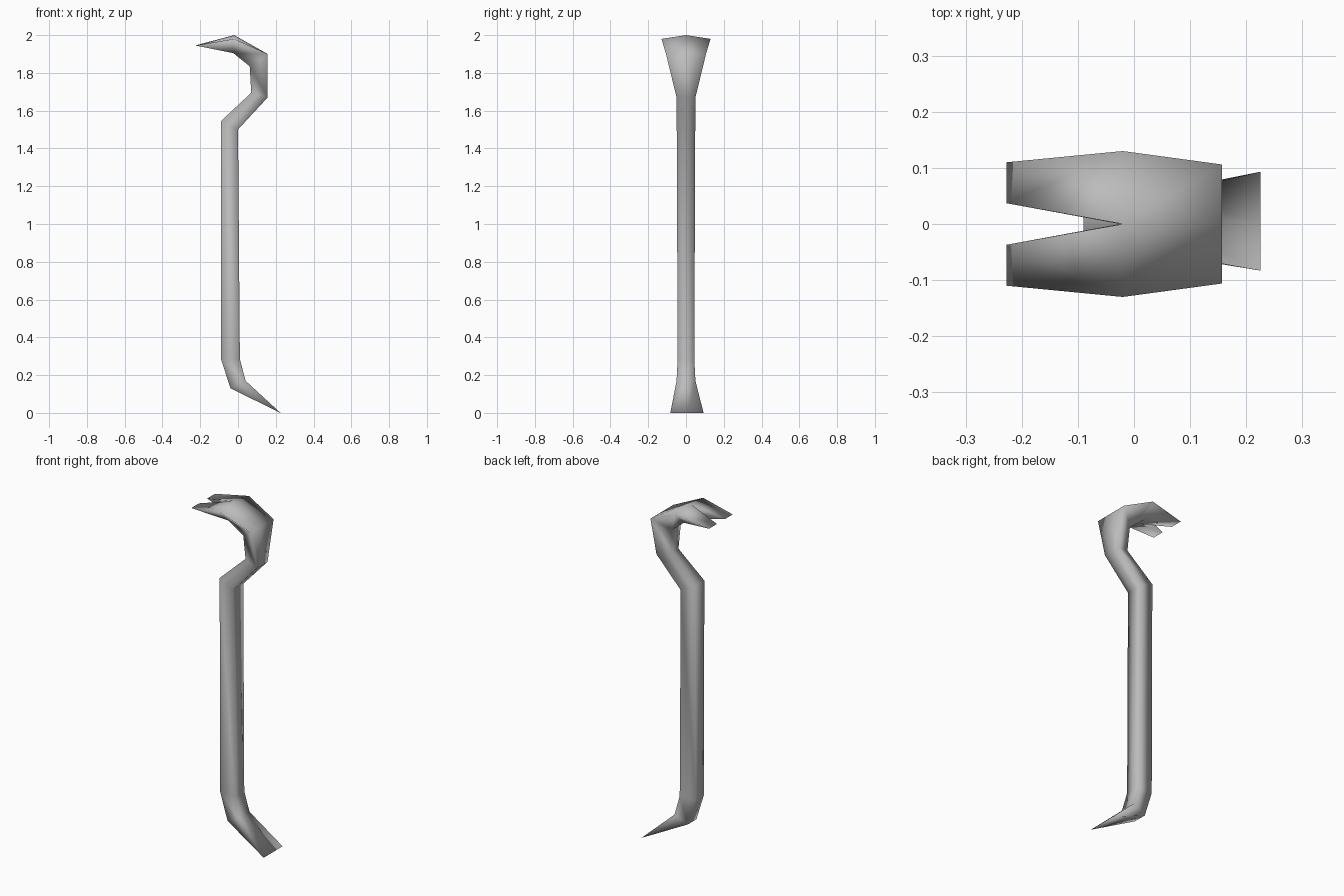
import bpy, bmesh

if "Cube" in bpy.data.objects:
    bpy.data.objects.remove(bpy.data.objects["Cube"], do_unlink=True)

steel = bpy.data.materials.new("grey steel")
steel.use_nodes = True
GREY = (0.5, 0.5, 0.5, 1)
steel.diffuse_color = GREY
steel.node_tree.nodes["Principled BSDF"].inputs["Base Color"].default_value = GREY

bm = bmesh.new()


def ring(outer, outer_half, inner, inner_half, ridge=0.0):
    """Six-point section: wide outer side with a centre ridge, narrower inner side."""
    (ox, oz), (ix, iz) = outer, inner
    points = [(ox, outer_half, oz - ridge), (ox, 0, oz), (ox, -outer_half, oz - ridge),
              (ix, -inner_half, iz), (ix, 0, iz), (ix, inner_half, iz)]
    return [bm.verts.new(p) for p in points]


# Sections along the bar, from the chisel heel up to the claw root
sections = [
    ring((0.04, 0.17), 0.05, (-0.04, 0.13), 0.04),
    ring((0.01, 0.285), 0.044, (-0.09, 0.285), 0.037),
    ring((0.0, 1.5), 0.049, (-0.09, 1.545), 0.042),
    ring((0.157, 1.67), 0.05, (0.07, 1.695), 0.03),
    ring((0.157, 1.9), 0.106, (0.062, 1.835), 0.04),
    ring((-0.02, 2.0), 0.13, (-0.025, 1.905), 0.055, ridge=0.02),
]
for low, high in zip(sections, sections[1:]):
    for i in range(6):
        j = (i + 1) % 6
        bm.faces.new((low[i], low[j], high[j], high[i]))

# Chisel foot, closing to a sharp wide edge
heel = sections[0]
edge = [bm.verts.new((0.225, y, 0)) for y in (0.093, 0.005, -0.083)]
for i in range(2):
    bm.faces.new((heel[i], heel[i + 1], edge[i + 1], edge[i]))
    bm.faces.new((heel[3 + i], heel[4 + i], edge[1 - i], edge[2 - i]))
bm.faces.new((heel[2], heel[3], edge[2]))
bm.faces.new((heel[5], heel[0], edge[0]))

# Two claw tines with a V-shaped notch between them
root = sections[-1]
for side, top, under in ((1, root[0], root[5]), (-1, root[2], root[3])):
    tip_out = bm.verts.new((-0.227, side * 0.11, 1.945))
    tip_in = bm.verts.new((-0.227, side * 0.037, 1.945))
    bm.faces.new((top, root[1], tip_in, tip_out))
    bm.faces.new((under, root[4], tip_in, tip_out))
    bm.faces.new((top, under, tip_out))
    bm.faces.new((root[1], root[4], tip_in))

bmesh.ops.recalc_face_normals(bm, faces=bm.faces)
for face in bm.faces:
    face.smooth = True

mesh = bpy.data.meshes.new("pry_bar")
bm.to_mesh(mesh)
bm.free()
mesh.materials.append(steel)
bar = bpy.data.objects.new("pry_bar", mesh)
bpy.context.collection.objects.link(bar)
